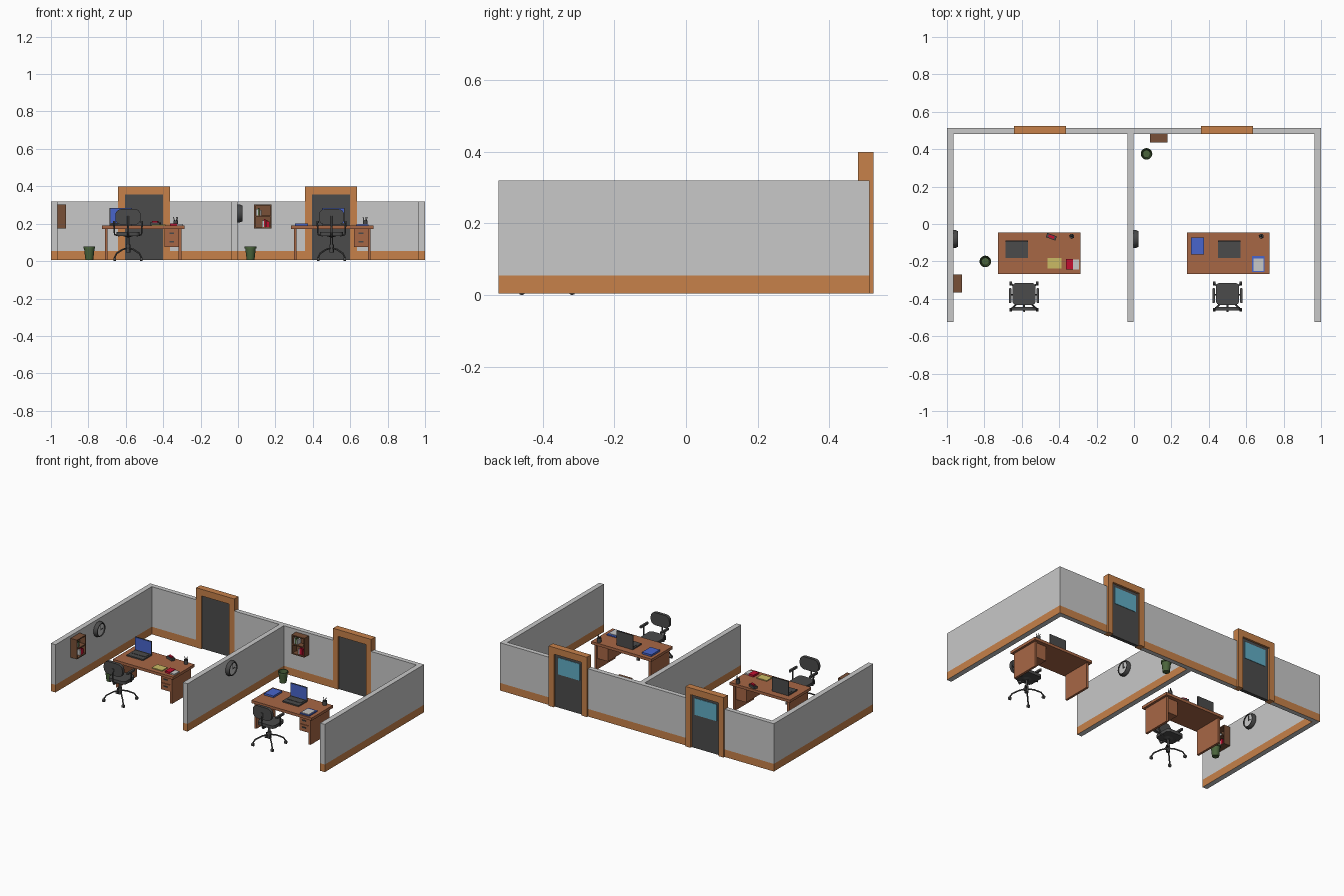
import bpy, bmesh, math
from mathutils import Matrix, Vector

cube = bpy.data.objects.get("Cube")
if cube:
    bpy.data.objects.remove(cube, do_unlink=True)


def material(name, r, g, b):
    mat = bpy.data.materials.new(name)
    mat.use_nodes = True
    mat.diffuse_color = (r, g, b, 1)
    mat.node_tree.nodes["Principled BSDF"].inputs["Base Color"].default_value = (r, g, b, 1)
    return mat


WALL = material("pale grey", .58, .58, .58)
TRIM = material("orange wood", .57, .22, .068)
DESK = material("red brown wood", .39, .135, .06)
DARK = material("charcoal", .07, .07, .07)
BLUE = material("blue", .065, .13, .6)
GLASS = material("teal glass", .12, .42, .56)
RED = material("red", .55, .005, .03)
YELLOW = material("pale yellow", .6, .5, .13)
GREEN = material("dark green", .07, .13, .045)
BROWN = material("dark brown wood", .19, .08, .038)
HOME = Matrix.Identity(4)


def place(x, y, z=0, turn=0):
    return Matrix.Translation((x, y, z)) @ Matrix.Rotation(math.radians(turn), 4, "Z")


def finish(name, bm, mats, at, smooth=False):
    bmesh.ops.recalc_face_normals(bm, faces=bm.faces)
    bm.transform(at)
    mesh = bpy.data.meshes.new(name)
    bm.to_mesh(mesh)
    bm.free()
    for mat in mats:
        mesh.materials.append(mat)
    obj = bpy.data.objects.new(name, mesh)
    bpy.context.collection.objects.link(obj)
    if smooth:
        bpy.ops.object.select_all(action="DESELECT")
        obj.select_set(True)
        bpy.context.view_layer.objects.active = obj
        bpy.ops.object.shade_smooth_by_angle(angle=math.radians(40))
    return obj


def box(name, xs, ys, zs, mat, at=HOME, under=None, axis=None, radius=0):
    """Box between limits; edges along one axis may be rounded."""
    bm = bmesh.new()
    bmesh.ops.create_cube(bm, size=1)
    for v in bm.verts:
        v.co = [lim[0] if c < 0 else lim[1] for c, lim in zip(v.co, (xs, ys, zs))]
    if under:
        for f in bm.faces:
            f.material_index = int(f.normal.z < -.5)
    if axis is not None:
        edges = [e for e in bm.edges
                 if abs((e.verts[0].co - e.verts[1].co).normalized()[axis]) > .9]
        bmesh.ops.bevel(bm, geom=edges, offset=radius, segments=4, profile=.5, affect="EDGES")
    return finish(name, bm, [mat, under] if under else [mat], at, axis is not None)


def lathe(name, profile, mat, at=HOME, sides=16):
    """Spin (radius, height) points around z."""
    bm = bmesh.new()
    verts = [bm.verts.new((r, 0, z)) for r, z in profile]
    edges = [bm.edges.new(pair) for pair in zip(verts, verts[1:])]
    bmesh.ops.spin(bm, geom=verts + edges, axis=(0, 0, 1), cent=(0, 0, 0),
                   angle=math.tau, steps=sides, use_duplicate=False)
    bmesh.ops.remove_doubles(bm, verts=bm.verts, dist=.0001)
    return finish(name, bm, [mat], at, True)


def rod(name, points, radius, mat, at=HOME):
    """Round bar along a path."""
    curve = bpy.data.curves.new(name, "CURVE")
    curve.dimensions = "3D"
    curve.bevel_depth = radius
    curve.bevel_resolution = 1
    curve.use_fill_caps = True
    spline = curve.splines.new("POLY")
    spline.points.add(len(points) - 1)
    for p, co in zip(spline.points, points):
        p.co = (*(at @ Vector(co)), 1)
    curve.materials.append(mat)
    obj = bpy.data.objects.new(name, curve)
    bpy.context.collection.objects.link(obj)
    bpy.ops.object.select_all(action="DESELECT")
    obj.select_set(True)
    bpy.context.view_layer.objects.active = obj
    bpy.ops.object.convert(target="MESH")


# Walls with a flush skirting band
FLOOR, BAND, TOP = .005, .055, .32
FRONT, INNER, OUTER = -.523, .481, .512


def wall(name, xs, ys):
    box(name + "_skirting", xs, ys, (FLOOR, BAND), TRIM, under=WALL)
    box(name, xs, ys, (BAND, TOP), WALL)


for name, x in (("right_wall", -1), ("middle_wall", -.036), ("left_wall", .966)):
    wall(name, (x, x + .034), (FRONT, INNER))
for xs in ((-1, -.64), (-.364, .357), (.636, 1)):
    wall("back_wall", xs, (INNER, OUTER))


# Doors: frame, leaf and an outside window
def door(x):
    at, jamb, half, deep = place(x, 0), .102, .139, (.48, .523)
    for a, b in ((-half, -jamb), (jamb, half)):
        box("door_jamb", (a, b), deep, (FLOOR, .356), TRIM, at)
    box("door_header", (-half, half), deep, (.356, .4), TRIM, at)
    box("door_leaf", (-jamb, jamb), (.488, .51), (FLOOR, .356), DARK, at)
    box("door_window", (-.08, .08), (.51, .513), (.225, .335), GLASS, at)


door(-.502)
door(.497)


# Desk with end panels and hanging drawers
def desk(x):
    at, deep, edge = place(x, 0), (-.255, -.06), .205
    box("desk_top", (-.22, .22), (-.267, -.045), (.172, .19), DESK, at)
    for a in (-edge, edge - .015):
        box("desk_end_panel", (a, a + .015), deep, (FLOOR, .172), DESK, at)
    box("drawer_case", (.115, .19), (-.245, -.07), (.075, .172), DESK, at)
    for z in (.08, .126):
        box("drawer_front", (.12, .186), (-.25, -.245), (z, z + .041), DESK, at)
        box("drawer_handle", (.14, .166), (-.255, -.25), (z + .02, z + .027), DARK, at)


# Swivel chair facing the desk
def chair(x):
    at = place(x, -.388)
    box("chair_seat", (-.062, .062), (-.045, .073), (.135, .155), DARK, at, axis=2, radius=.022)
    box("chair_back", (-.068, .068), (-.075, -.055), (.195, .278), DARK, at, axis=1, radius=.032)
    rod("back_support", [(0, .01, .13), (0, -.065, .135), (0, -.078, .16), (0, -.076, .24)],
        .006, DARK, at)
    lathe("chair_column", [(0, .045), (.012, .045), (.012, .09), (.007, .09),
                           (.007, .128), (.03, .135), (0, .135)], DARK, at, 12)
    for s in (-1, 1):
        box("arm_pad", sorted((s * .067, s * .081)), (-.035, .045), (.203, .215), DARK, at,
            axis=2, radius=.006)
        rod("arm_support", [(s * .045, .01, .135), (s * .072, .01, .142), (s * .076, .005, .205)],
            .005, DARK, at)
        for t in (-1, 1):
            tip = (s * .071, t * .07, .02)
            rod("chair_leg", [(0, 0, .07), (s * .03, t * .03, .062),
                              (s * .06, t * .06, .042), tip], .0045, DARK, at)
            roll = at @ Matrix.Translation((tip[0], tip[1], .01)) @ Matrix.Rotation(math.pi / 2, 4, "Y")
            lathe("caster", [(0, -.007), (.01, -.007), (.01, .007), (0, .007)], DARK, roll, 10)


# Desktop items
def laptop(x):
    at = place(x, -.135, .19)
    box("laptop_base", (-.06, .06), (-.046, .046), (0, .008), DARK, at)
    box("laptop_keys", (-.05, .05), (-.01, .035), (.008, .01), DARK, at)
    box("laptop_lid", (-.06, .06), (.04, .046), (.008, .095), DARK, at)
    box("laptop_screen", (-.057, .057), (.038, .04), (.013, .092), BLUE, at)


def pen_cup(x):
    at = place(x, -.066, .19)
    lathe("pen_cup", [(0, 0), (.013, 0), (.013, .027), (.01, .027), (.01, .004), (0, .004)],
          DARK, at, 12)
    for dx, dy in ((-.012, .002), (.004, .009), (.011, -.006)):
        rod("pen", [(0, 0, .006), (dx, dy, .045)], .002, DARK, at)


def flat(name, xs, ys, mat, low=0, high=.006):
    box(name, xs, ys, (.19 + low, .19 + high), mat)


for x, seat_x, laptop_x, cup_x in ((-.507, -.588, -.626, -.333), (.504, .5, .51, .68)):
    desk(x)
    chair(seat_x)
    laptop(laptop_x)
    pen_cup(cup_x)

stapler = place(-.442, -.068, .19, -20)
box("stapler_base", (-.027, .027), (-.012, .012), (0, .016), DARK, stapler)
box("stapler_top", (-.016, .016), (-.007, .007), (.016, .024), RED, stapler)
flat("yellow_folder", (-.462, -.387), (-.238, -.182), YELLOW)
flat("red_notebook", (-.363, -.325), (-.243, -.187), RED, high=.012)
flat("notebook_page", (-.325, -.294), (-.243, -.19), WALL, high=.008)
flat("blue_binder", (.305, .373), (-.163, -.073), BLUE, high=.012)
flat("clipboard", (.631, .699), (-.257, -.17), BLUE)
flat("clipboard_paper", (.638, .692), (-.25, -.185), WALL, .006, .009)


# Wall clock, face towards local -y
def clock(x, y):
    at = place(x, y, .255, 90) @ Matrix.Rotation(math.pi / 2, 4, "X")
    lathe("clock_rim", [(0, 0), (.048, 0), (.048, .012), (.042, .025), (.038, .025),
                        (.038, .016), (0, .016)], DARK, at, 24)
    lathe("clock_face", [(.038, .016), (.038, .019), (0, .019)], WALL, at, 24)
    box("hour_hand", (-.003, .02), (-.003, .003), (.019, .021), DARK, at)
    box("minute_hand", (-.003, .003), (-.003, .032), (.019, .021), DARK, at)


clock(-.966, -.08)
clock(-.002, -.08)


# Wall shelf with books, open towards local -y
def shelf(at):
    half, deep, low, high, thick = .047, -.046, .175, .302, .007
    box("shelf_back", (-half, half), (-.006, 0), (low, high), BROWN, at)
    for x in (-half, half - thick):
        box("shelf_side", (x, x + thick), (deep, 0), (low, high), BROWN, at)
    for z in (low, .236, high - thick):
        box("shelf_board", (-half, half), (deep, 0), (z, z + thick), BROWN, at)
    books = ((-.036, .243, .035, WALL), (-.026, .243, .04, GREEN), (-.016, .243, .03, WALL),
             (-.004, .182, .035, WALL), (.006, .182, .042, RED), (.016, .182, .038, RED),
             (.026, .182, .03, RED))
    for x, z, tall, mat in books:
        box("book", (x, x + .009), (deep + .008, -.006), (z, z + tall), mat, at)


shelf(place(-.966, -.318, 0, 90))
shelf(place(.133, .481))

# Waste bins
for x, y in ((-.795, -.2), (.067, .375)):
    lathe("waste_bin", [(0, .007), (.021, .007), (.028, .068), (.031, .068), (.031, .079),
                        (.027, .079), (.02, .014), (0, .014)], GREEN, place(x, y), 20)
